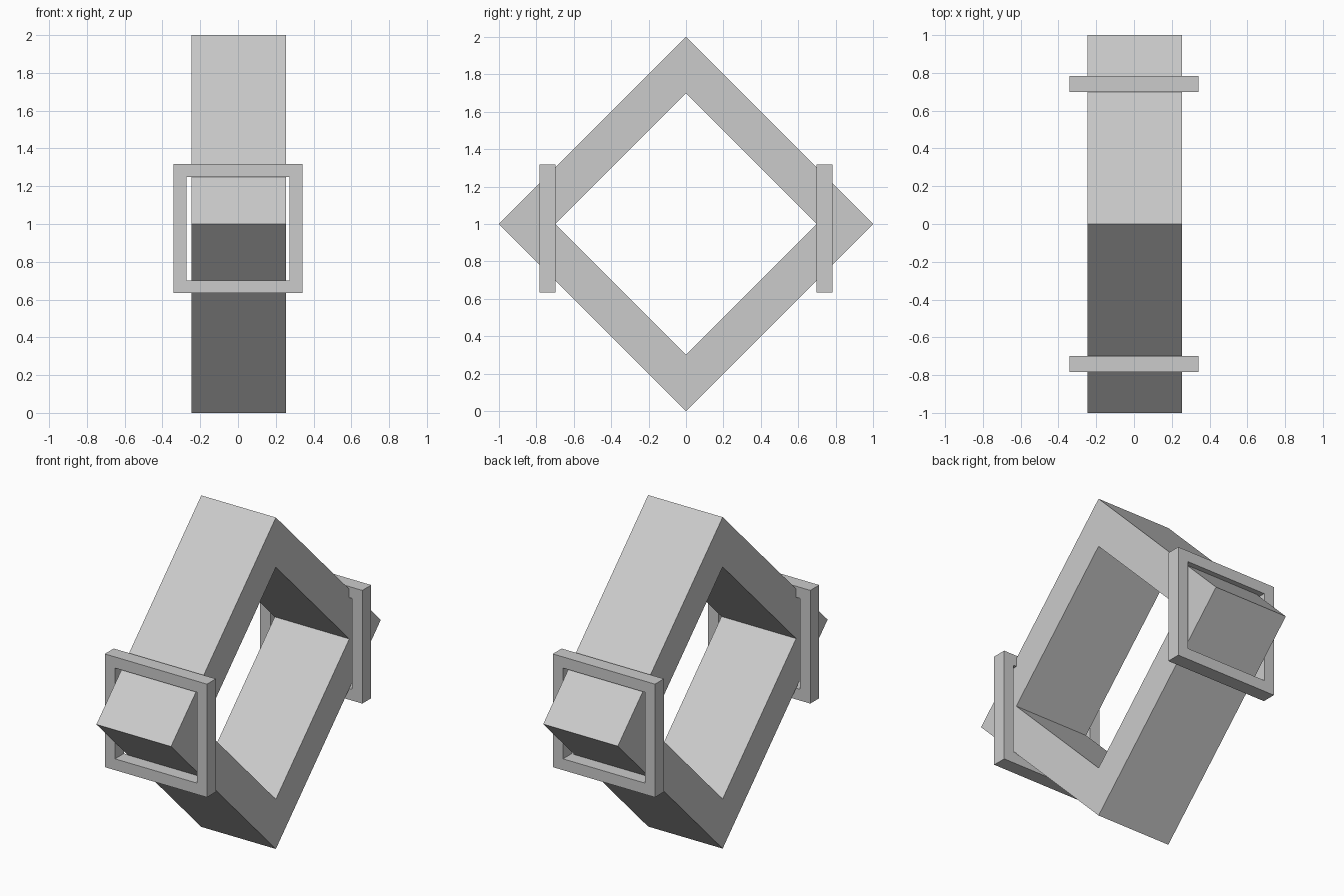
import bpy, bmesh

if "Cube" in bpy.data.objects:
    bpy.data.objects.remove(bpy.data.objects["Cube"])


def extruded_ring(name, outer, inner, axis, a, b):
    """Extrude the band between two matching 2D loops along x or y."""
    def place(p, d):
        return (d, p[0], p[1]) if axis == 'x' else (p[0], d, p[1])

    bm = bmesh.new()
    loops = [[bm.verts.new(place(p, d)) for p in loop]
             for d in (a, b) for loop in (outer, inner)]
    o1, i1, o2, i2 = loops
    for s, t in ((o1, i1), (i1, i2), (i2, o2), (o2, o1)):
        for k in range(4):
            n = (k + 1) % 4
            bm.faces.new((s[k], s[n], t[n], t[k]))
    bmesh.ops.recalc_face_normals(bm, faces=bm.faces)
    mesh = bpy.data.meshes.new(name)
    bm.to_mesh(mesh)
    bm.free()
    obj = bpy.data.objects.new(name, mesh)
    bpy.context.collection.objects.link(obj)
    return obj


def diamond(r):
    return [(r, 1), (0, 1 + r), (-r, 1), (0, 1 - r)]


def rect(x, z0, z1):
    return [(-x, z0), (x, z0), (x, z1), (-x, z1)]


# Wide diamond-shaped band
extruded_ring("diamond_band", diamond(1.0), diamond(0.7), 'x', -0.245, 0.253)

# Square collars around the front and back corners
for name, side in (("front_collar", -1), ("back_collar", 1)):
    extruded_ring(name, rect(0.341, 0.634, 1.317), rect(0.273, 0.702, 1.25),
                  'y', side * 0.698, side * 0.783)
